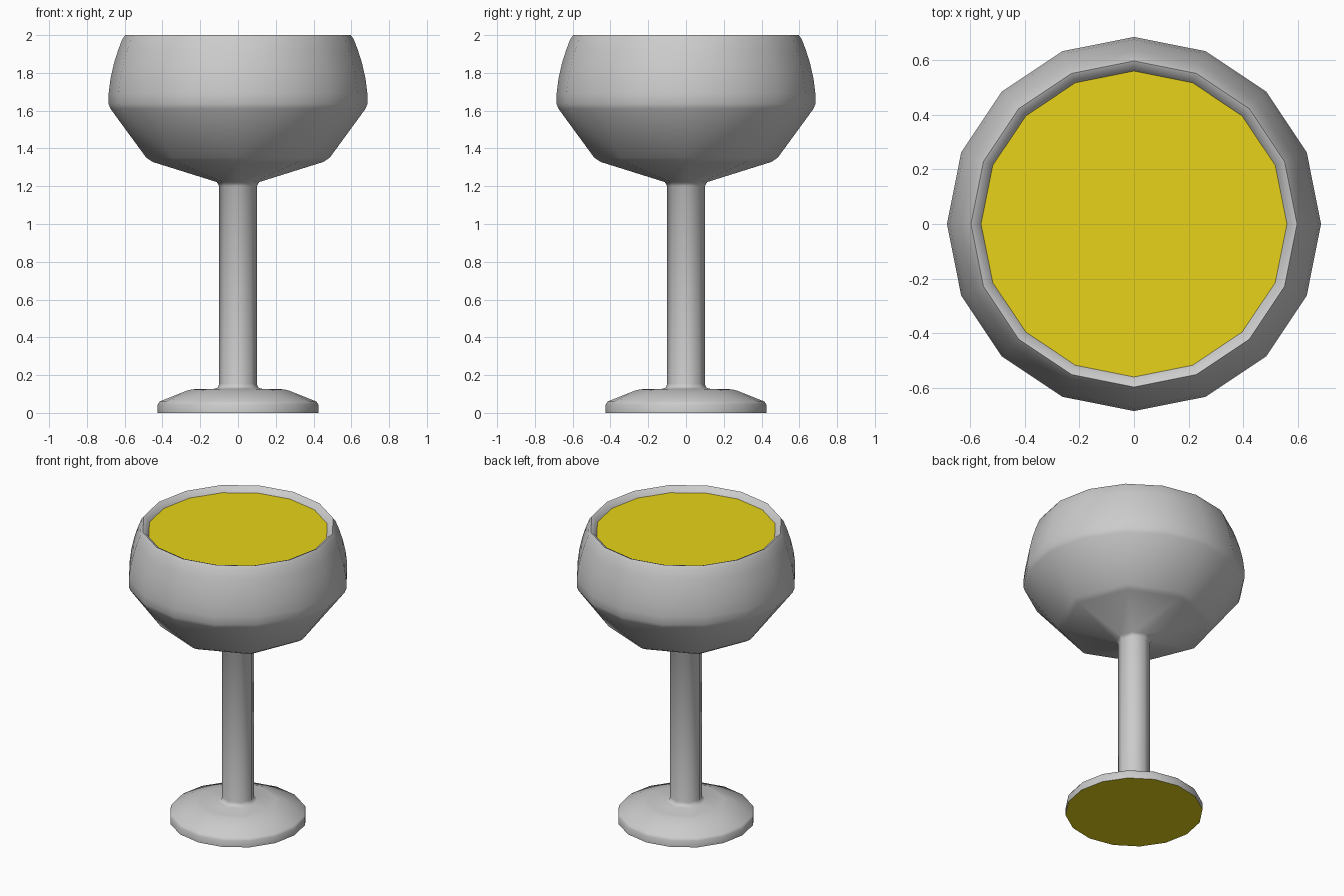
import bpy, bmesh
from math import sin, cos, tau, radians

if "Cube" in bpy.data.objects:
    bpy.data.objects.remove(bpy.data.objects["Cube"])


def finish(bm, name, mat=None):
    bmesh.ops.recalc_face_normals(bm, faces=bm.faces)
    me = bpy.data.meshes.new(name)
    bm.to_mesh(me)
    bm.free()
    ob = bpy.data.objects.new(name, me)
    bpy.context.collection.objects.link(ob)
    if mat:
        me.materials.append(mat)
    bpy.ops.object.select_all(action='DESELECT')
    ob.select_set(True)
    bpy.context.view_layer.objects.active = ob
    bpy.ops.object.shade_smooth_by_angle(angle=radians(50))
    return ob


def ring(bm, r, z, n):
    return [bm.verts.new((r * cos(tau * i / n), r * sin(tau * i / n), z)) for i in range(n)]


def join(bm, a, b):
    """Connect two rings; a 16-ring meets an 8-ring with a fan of triangles."""
    if len(a) < len(b):
        a, b = b, a
    n, m = len(a), len(b)
    if n == m:
        for i in range(n):
            j = (i + 1) % n
            bm.faces.new((a[i], a[j], b[j], b[i]))
        return
    for k in range(m):
        k2 = (k + 1) % m
        p, q, s = a[2 * k], a[2 * k + 1], a[(2 * k + 2) % n]
        bm.faces.new((p, q, b[k]))
        bm.faces.new((q, b[k2], b[k]))
        bm.faces.new((q, s, b[k2]))


def lathe(name, profile):
    bm = bmesh.new()
    rings = [ring(bm, *p) for p in profile]
    for a, b in zip(rings, rings[1:]):
        join(bm, a, b)
    return finish(bm, name)


def disc(name, r, z, mat, up):
    bm = bmesh.new()
    f = bm.faces.new(ring(bm, r, z, 16))
    ob = finish(bm, name, mat)
    poly = ob.data.polygons[0]
    if (poly.normal.z > 0) != up:
        ob.data.flip_normals()
    return ob


yellow = bpy.data.materials.new("yellow")
yellow.diffuse_color = (0.8, 0.65, 0.01, 1)
yellow.use_nodes = True
yellow.node_tree.nodes["Principled BSDF"].inputs["Base Color"].default_value = yellow.diffuse_color

# Goblet shell: foot, stem, faceted lower bowl, round upper bowl, rim
lathe("goblet", [
    (0.425, 0.0, 16), (0.425, 0.045, 16), (0.415, 0.06, 16),
    (0.27, 0.118, 8), (0.24, 0.125, 8), (0.12, 0.128, 8), (0.105, 0.137, 8), (0.10, 0.155, 8),
    (0.10, 1.20, 8), (0.112, 1.222, 8),
    (0.45, 1.328, 8), (0.485, 1.35, 8),
    (0.675, 1.61, 16), (0.685, 1.635, 16), (0.685, 1.69, 16), (0.675, 1.77, 16),
    (0.657, 1.85, 16), (0.635, 1.92, 16), (0.612, 1.98, 16), (0.597, 2.0, 16),
    (0.58, 1.993, 16), (0.56, 1.965, 16)])

# Drink surface and underside of the foot
disc("drink_surface", 0.56, 1.965, yellow, True)
disc("foot_underside", 0.425, 0.0, yellow, False)
